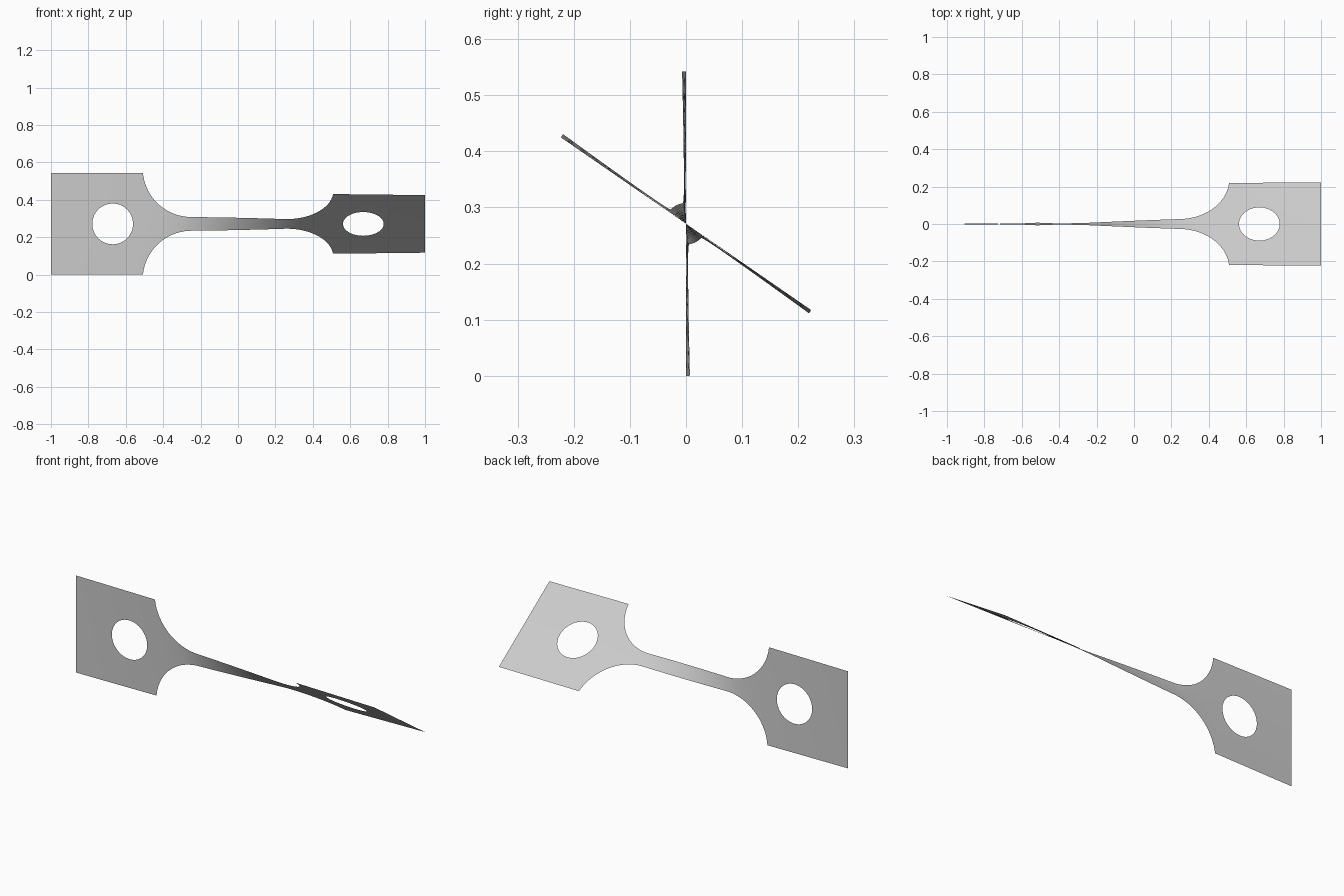
import bpy, bmesh, math

if "Cube" in bpy.data.objects:
    bpy.data.objects.remove(bpy.data.objects["Cube"], do_unlink=True)

HALF = 0.271       # half width of the grips
NECK = 0.037       # half width of the slim middle
SHOULDER = 0.508   # x where each grip ends
FILLET = 0.26      # shoulder radius
HOLE_X, HOLE_R = 0.67, 0.109
TWIST = math.radians(55.4)
ACROSS = 16        # divisions across the strip
STEPS = 400

rise = NECK + FILLET - HALF
NECK_END = SHOULDER - math.sqrt(FILLET ** 2 - rise ** 2)


def half_width(x):
    x = abs(x)
    if x >= SHOULDER:
        return HALF
    if x <= NECK_END:
        return NECK
    return NECK + FILLET - math.sqrt(FILLET ** 2 - (x - NECK_END) ** 2)


# Twist builds up fastest where the strip is narrowest
twist_sum = [0.0]
for i in range(STEPS):
    x = -1 + 2 * (i + 0.5) / STEPS
    twist_sum.append(twist_sum[-1] + half_width(x) ** -1.6)


def angle_at(x):
    t = min(max((x + 1) / 2 * STEPS, 0), STEPS - 1e-6)
    i = int(t)
    value = twist_sum[i] + (twist_sum[i + 1] - twist_sum[i]) * (t - i)
    return TWIST * value / twist_sum[-1]


def add_grid(bm, rows):
    """Join neighbouring rows of flat (x, h) points with quads."""
    verts = [[bm.verts.new((x, 0, h)) for x, h in row] for row in rows]
    for a, b in zip(verts, verts[1:]):
        for i in range(len(a) - 1):
            bm.faces.new((a[i], b[i], b[i + 1], a[i + 1]))


def add_grip(bm, side):
    """Rectangular plate made of rings spreading from the round hole."""
    corners = [(SHOULDER, -HALF), (1, -HALF), (1, HALF), (SHOULDER, HALF)]
    border = []
    for (x0, h0), (x1, h1) in zip(corners, corners[1:] + corners[:1]):
        for i in range(ACROSS):
            t = i / ACROSS
            border.append((x0 + (x1 - x0) * t, h0 + (h1 - h0) * t))
    border.append(border[0])
    rings = []
    for k in range(7):
        t = k / 6
        ring = []
        for x, h in border:
            a = math.atan2(h, x - HOLE_X)
            cx, ch = HOLE_X + HOLE_R * math.cos(a), HOLE_R * math.sin(a)
            ring.append((side * (cx + (x - cx) * t), ch + (h - ch) * t))
        rings.append(ring)
    add_grid(bm, rings)


bm = bmesh.new()
for side in (-1, 1):
    add_grip(bm, side)

# Shoulders and neck
fillet_x = [NECK_END + (SHOULDER - NECK_END) * math.sin(math.pi / 2 * i / 20)
            for i in range(21)]
neck_x = [NECK_END * (i / 12 - 1) for i in range(1, 24)]
columns = [-x for x in reversed(fillet_x)] + neck_x + fillet_x
add_grid(bm, [[(x, half_width(x) * (2 * j / ACROSS - 1))
               for j in range(ACROSS + 1)] for x in columns])
bmesh.ops.remove_doubles(bm, verts=bm.verts[:], dist=0.0002)

# Face the flat sheet forward, then twist it about its long axis
for face in bm.faces:
    face.normal_update()
    if face.normal.y > 0:
        face.normal_flip()
for v in bm.verts:
    a, h = angle_at(v.co.x), v.co.z
    v.co.y = -h * math.sin(a)
    v.co.z = HALF + h * math.cos(a)

mesh = bpy.data.meshes.new("twisted_test_strip")
bm.to_mesh(mesh)
bm.free()
strip = bpy.data.objects.new("twisted_test_strip", mesh)
bpy.context.collection.objects.link(strip)
for p in mesh.polygons:
    p.use_smooth = True

grey = bpy.data.materials.new("light_grey")
grey.use_nodes = True
colour = (0.6, 0.6, 0.6, 1)
grey.diffuse_color = colour
grey.node_tree.nodes["Principled BSDF"].inputs["Base Color"].default_value = colour
mesh.materials.append(grey)
